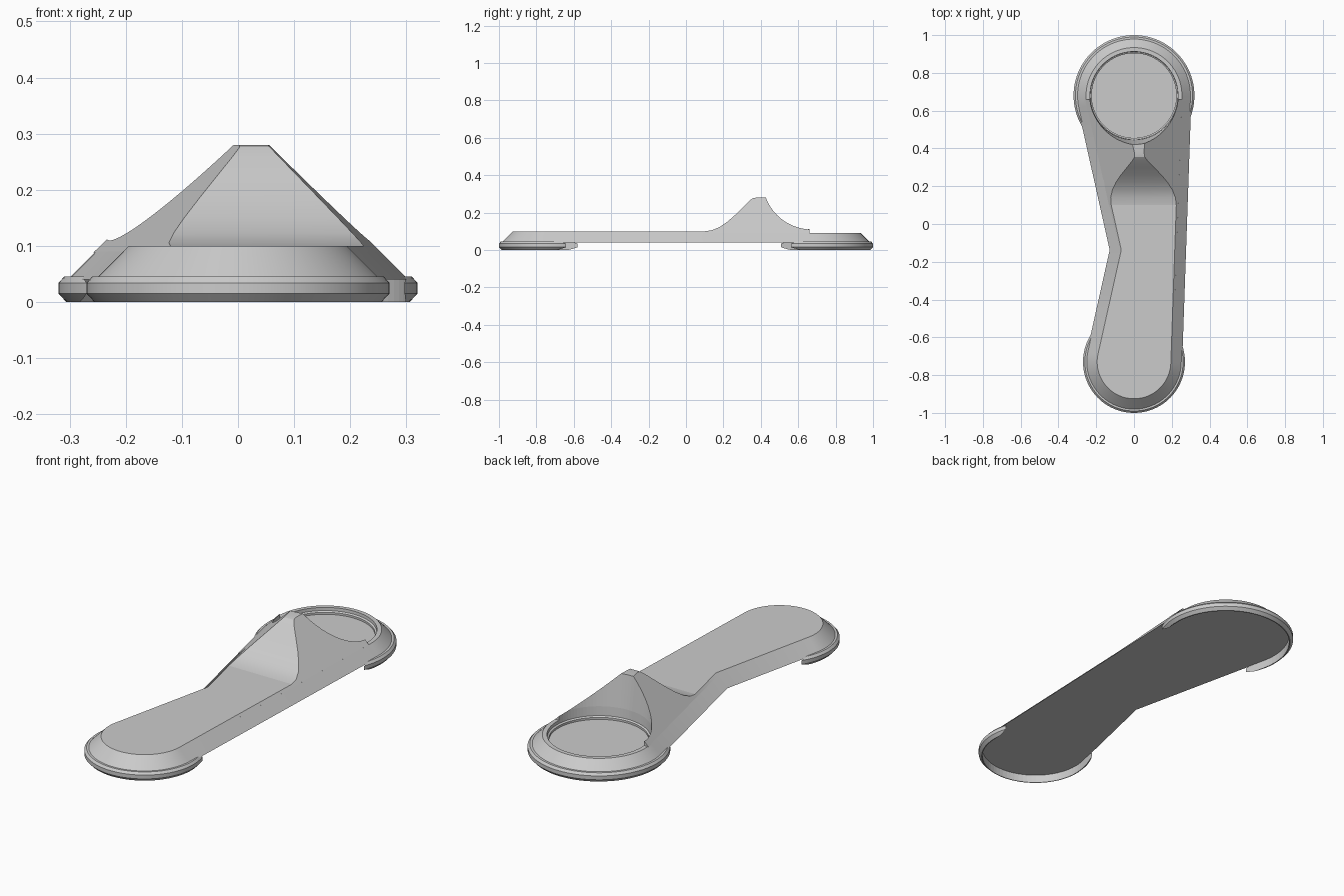
import bpy, bmesh
from math import sin, cos, tan, radians, pi

if "Cube" in bpy.data.objects:
    bpy.data.objects.remove(bpy.data.objects["Cube"], do_unlink=True)

grey = bpy.data.materials.new("light_grey")
grey.use_nodes = True
grey.diffuse_color = (0.6, 0.6, 0.6, 1)
grey.node_tree.nodes["Principled BSDF"].inputs["Base Color"].default_value = (0.6, 0.6, 0.6, 1)

FRONT_Y, FRONT_R = -0.73, 0.255
BACK_Y, BACK_R = 0.68, 0.304
LEAN, TILT = radians(12.6), radians(2)   # angles of the waisted and straight sides
BASE, DECK, RIM = 0.04, 0.10, 0.09


def loft(name, loops):
    """Skin a stack of equal-length point loops and cap both ends."""
    bm = bmesh.new()
    rows = [[bm.verts.new(p) for p in loop] for loop in loops]
    n = len(rows[0])
    for a, b in zip(rows, rows[1:]):
        for i in range(n):
            j = (i + 1) % n
            bm.faces.new((a[i], a[j], b[j], b[i]))
    bm.faces.new(rows[0])
    bm.faces.new(rows[-1])
    bmesh.ops.recalc_face_normals(bm, faces=bm.faces)
    mesh = bpy.data.meshes.new(name)
    bm.to_mesh(mesh)
    bm.free()
    ob = bpy.data.objects.new(name, mesh)
    bpy.context.collection.objects.link(ob)
    mesh.materials.append(grey)
    return ob


def revolve(name, y, profile, n=96):
    """Solid of revolution about a vertical axis at (0, y)."""
    return loft(name, [[(r * cos(2 * pi * i / n), y + r * sin(2 * pi * i / n), z)
                        for i in range(n)] for r, z in profile])


def arc(y, r, start, end, n=40):
    return [(r * cos(start + (end - start) * i / n), y + r * sin(start + (end - start) * i / n))
            for i in range(n + 1)]


def left_x(y, d):
    r = BACK_R - d
    return -r / cos(LEAN) + (BACK_Y - y) * tan(LEAN)


def right_x(y, d):
    return (BACK_R - d) / cos(TILT) - (BACK_Y - y) * tan(TILT)


def waist(d):
    """Concave corner where the two leaning side lines meet."""
    y = (BACK_Y + FRONT_Y) / 2 + (FRONT_R - BACK_R) / (2 * sin(LEAN))
    return (left_x(y, d), y)


def outline(d, z, cut_y=None):
    """Arm outline inset by d; optionally stopped at cut_y before the back end."""
    if cut_y is None:
        back = arc(BACK_Y, BACK_R - d, -TILT, pi + LEAN)
    else:
        back = [(right_x(cut_y, d), cut_y), (left_x(cut_y, d), cut_y)]
    front = arc(FRONT_Y, FRONT_R - d, pi - LEAN, 2 * pi - TILT)
    return [(x, y, z) for x, y in back + [waist(d)] + front]


def subtract(ob, cutter):
    mod = ob.modifiers.new("cut", "BOOLEAN")
    mod.operation, mod.solver, mod.object = "DIFFERENCE", "EXACT", cutter
    cutter.hide_render = True
    cutter.hide_set(True)
    cutter.display_type = "WIRE"


# Sloped arm and the slightly raised front deck
arm_plate = loft("arm_plate", [outline(0, BASE), outline(RIM - BASE, RIM)])
hump_start = 0.10
front_deck = loft("front_deck", [outline(RIM - BASE, RIM, hump_start),
                                 outline(DECK - BASE, DECK, hump_start)])

# Hump that sweeps up to a narrow ridge beside the dish
profile = [(hump_start, DECK), (0.14, 0.106), (0.18, 0.123), (0.22, 0.15), (0.26, 0.185),
           (0.30, 0.225), (0.335, 0.26), (0.355, 0.276), (0.375, 0.28), (0.66, 0.28)]
sections = []
for y, z in profile:
    lo, hi = RIM - BASE - 0.002, z - BASE
    sections.append([(left_x(y, lo), y, RIM - 0.002), (left_x(y, hi), y, z),
                     (right_x(y, hi), y, z), (right_x(y, lo), y, RIM - 0.002)])
ridge_hump = loft("ridge_hump", sections)

# Round dish with flared wall, cut through plate and hump
dish_cutter = revolve("dish_cutter", BACK_Y, [(0.224, 0.06), (0.224, 0.07), (0.232, 0.075),
                                              (0.235, 0.12), (0.25, 0.22), (0.262, 0.30),
                                              (0.262, 0.40)])
subtract(arm_plate, dish_cutter)
subtract(ridge_hump, dish_cutter)

# Bevelled end lips that hang below the arm outside its outline
lip_cutter = loft("lip_cutter", [outline(0.003, -0.1), outline(0.003, BASE + 0.001)])
lips = []
for name, y, r in (("front_lip", FRONT_Y, 0.27), ("back_lip", BACK_Y, 0.32)):
    lip = revolve(name, y, [(r - 0.014, 0), (r, 0.015), (r, 0.034), (r - 0.01, 0.045)])
    subtract(lip, lip_cutter)
    lips.append(lip)

# Smooth shading with crisp creases
bpy.ops.object.select_all(action="DESELECT")
for ob in [arm_plate, front_deck, ridge_hump] + lips:
    ob.select_set(True)
bpy.context.view_layer.objects.active = arm_plate
bpy.ops.object.shade_smooth_by_angle(angle=radians(25))
